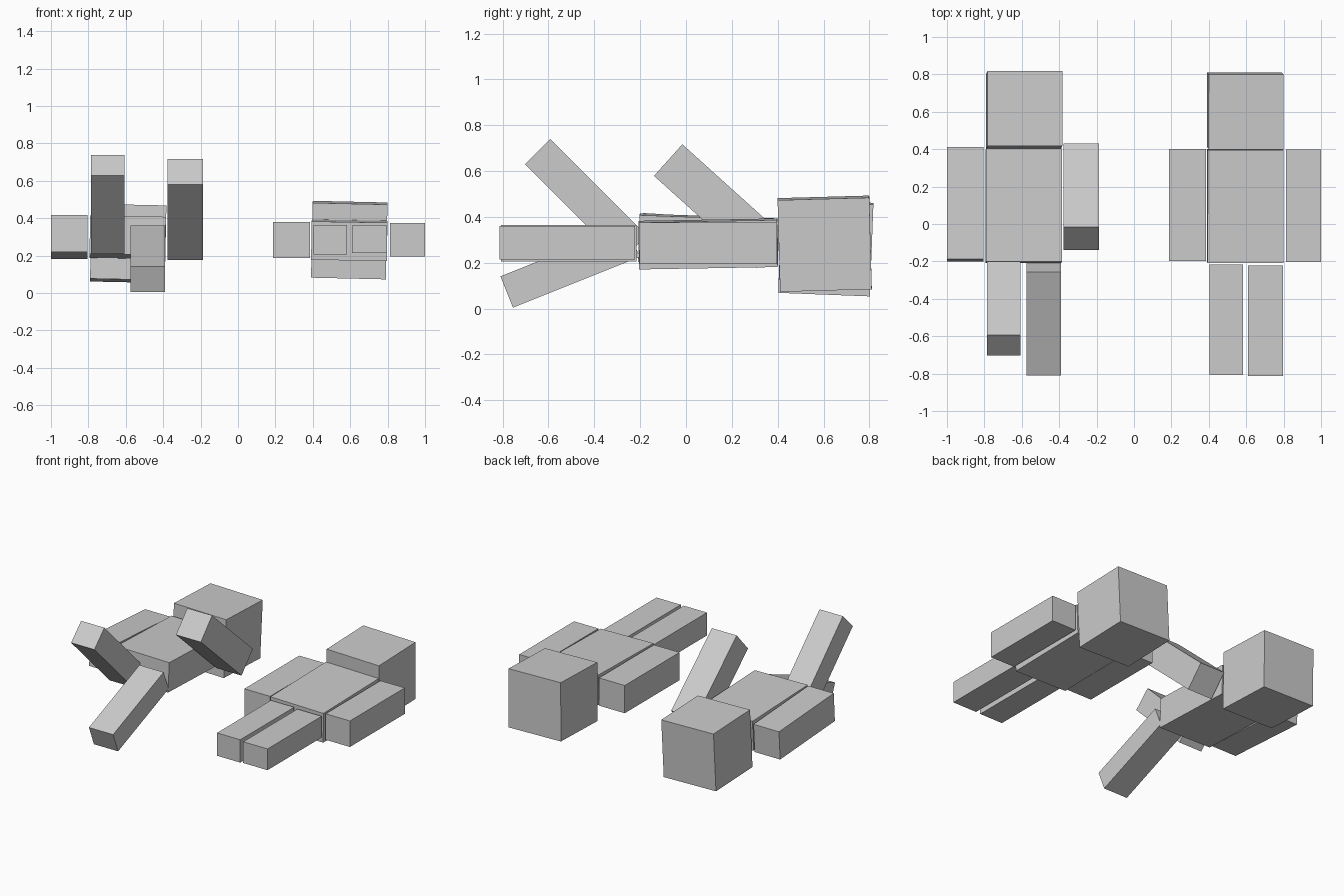
import bpy
from math import radians

cube = bpy.data.objects.get("Cube")
if cube:
    bpy.data.objects.remove(cube, do_unlink=True)

grey = bpy.data.materials.new("plain_grey")
grey.use_nodes = True
COLOUR = (0.6, 0.6, 0.6, 1)
grey.diffuse_color = COLOUR
grey.node_tree.nodes["Principled BSDF"].inputs["Base Color"].default_value = COLOUR


def block(name, centre, size, pitch=0.0, roll=0.0):
    """Flat-shaded box, pitched about x and rolled about y (degrees)."""
    bpy.ops.mesh.primitive_cube_add(size=1, location=centre)
    ob = bpy.context.object
    ob.name = name
    ob.scale = size
    ob.rotation_euler = (radians(pitch), radians(roll), 0)
    ob.data.materials.append(grey)
    return ob


HEAD = (0.4, 0.4, 0.4)
TORSO = (0.405, 0.605, 0.205)
ARM = (0.19, 0.6, 0.185)
LEG = (0.178, 0.595, 0.155)

# Figure with raised limbs, lying on the right side of the scene
block("posed_head", (-0.587, 0.61, 0.265), HEAD, -2.2, 1.2)
block("posed_torso", (-0.59, 0.097, 0.298), TORSO, -2, 1)
block("posed_outer_arm", (-0.902, 0.105, 0.3), (0.195, 0.6, 0.197), -3.6)
block("posed_raised_arm", (-0.282, 0.145, 0.447), ARM, -42)
block("posed_raised_leg", (-0.697, -0.437, 0.474), LEG, -45)
block("posed_lowered_leg", (-0.482, -0.506, 0.183), (0.185, 0.595, 0.147), 21.8)

# Figure lying flat, on the left side of the scene
block("flat_head", (0.595, 0.605, 0.283), HEAD, 1.6, 1.3)
block("flat_torso", (0.595, 0.096, 0.282), TORSO, 1, 1)
block("flat_inner_arm", (0.286, 0.102, 0.283), (0.197, 0.6, 0.192))
block("flat_outer_arm", (0.906, 0.097, 0.285), (0.186, 0.6, 0.18))
block("flat_inner_leg", (0.493, -0.512, 0.285), (0.178, 0.59, 0.158))
block("flat_outer_leg", (0.703, -0.518, 0.287), (0.186, 0.592, 0.147))
